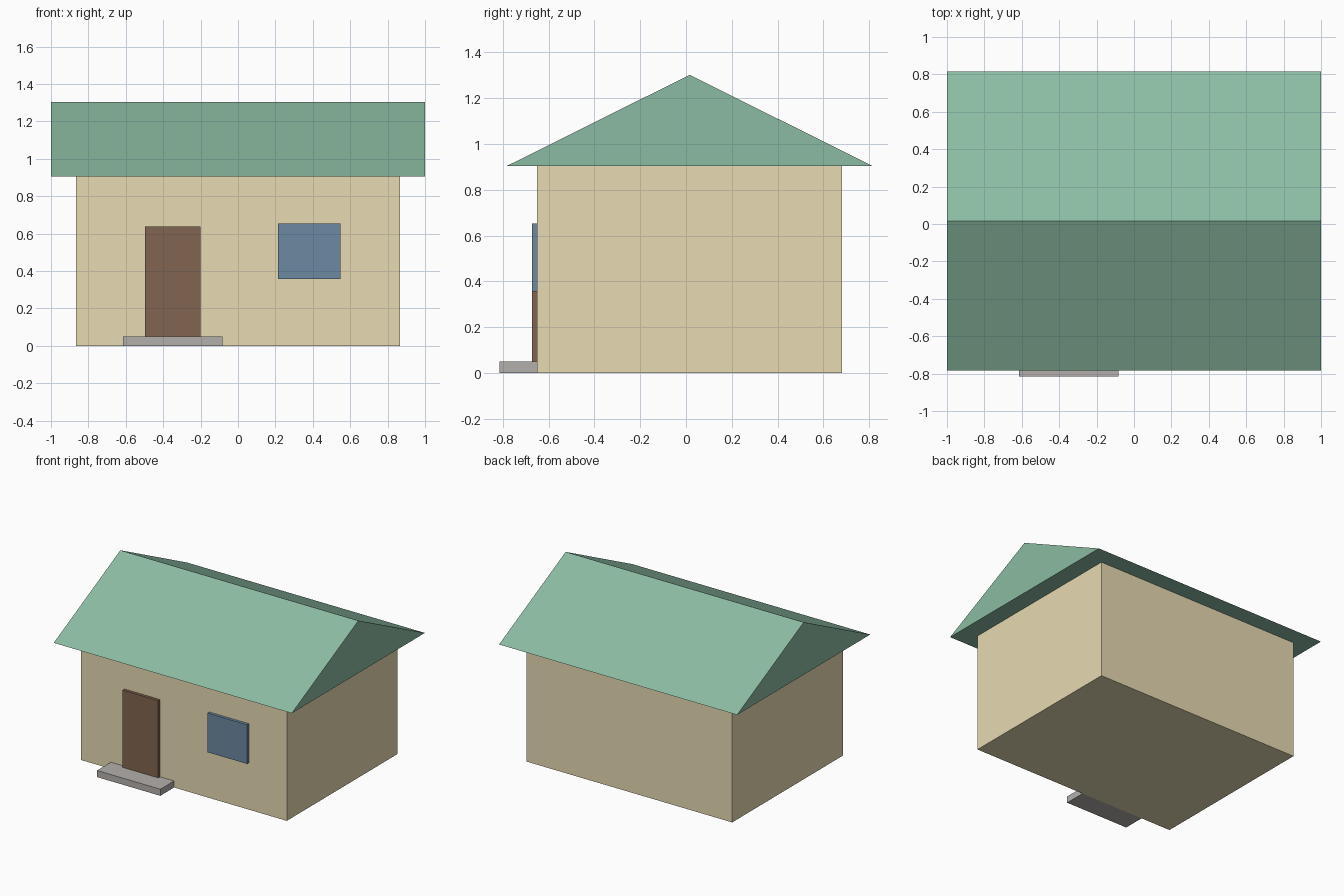
import bpy

if "Cube" in bpy.data.objects:
    bpy.data.objects.remove(bpy.data.objects["Cube"])


def paint(obj, rgb):
    mat = bpy.data.materials.new(obj.name + "_colour")
    mat.diffuse_color = (*rgb, 1)
    mat.use_nodes = True
    mat.node_tree.nodes["Principled BSDF"].inputs["Base Color"].default_value = mat.diffuse_color
    obj.data.materials.append(mat)


def box(name, x, y, z, rgb):
    """Box from (min, max) ranges on each axis."""
    ranges = (x, y, z)
    bpy.ops.mesh.primitive_cube_add(size=1, location=[(a + b) / 2 for a, b in ranges])
    obj = bpy.context.object
    obj.name = name
    obj.scale = [b - a for a, b in ranges]
    bpy.ops.object.transform_apply(location=False, rotation=False, scale=True)
    paint(obj, rgb)
    return obj


def prism(name, profile, x0, x1, rgb):
    """Extrude a (y, z) profile along x."""
    n = len(profile)
    verts = [(x, y, z) for x in (x0, x1) for y, z in profile]
    faces = [tuple(reversed(range(n))), tuple(range(n, 2 * n))]
    faces += [(i, (i + 1) % n, n + (i + 1) % n, n + i) for i in range(n)]
    mesh = bpy.data.meshes.new(name)
    mesh.from_pydata(verts, [], faces)
    obj = bpy.data.objects.new(name, mesh)
    bpy.context.collection.objects.link(obj)
    paint(obj, rgb)
    return obj


FRONT, EAVE = -0.65, 0.904

# House body
box("walls", (-0.865, 0.865), (FRONT, 0.681), (0, EAVE), (0.80, 0.70, 0.45))

# Gabled roof with overhang on all sides
prism("roof", [(-0.783, EAVE), (0.815, EAVE), (0.016, 1.302)], -1, 1, (0.26, 0.50, 0.36))

# Front details
box("door", (-0.498, -0.2), (-0.672, FRONT), (0.05, 0.637), (0.22, 0.13, 0.08))
box("window", (0.214, 0.547), (-0.672, FRONT), (0.356, 0.653), (0.15, 0.25, 0.36))
box("doorstep", (-0.614, -0.082), (-0.815, FRONT), (0, 0.05), (0.45, 0.43, 0.41))
